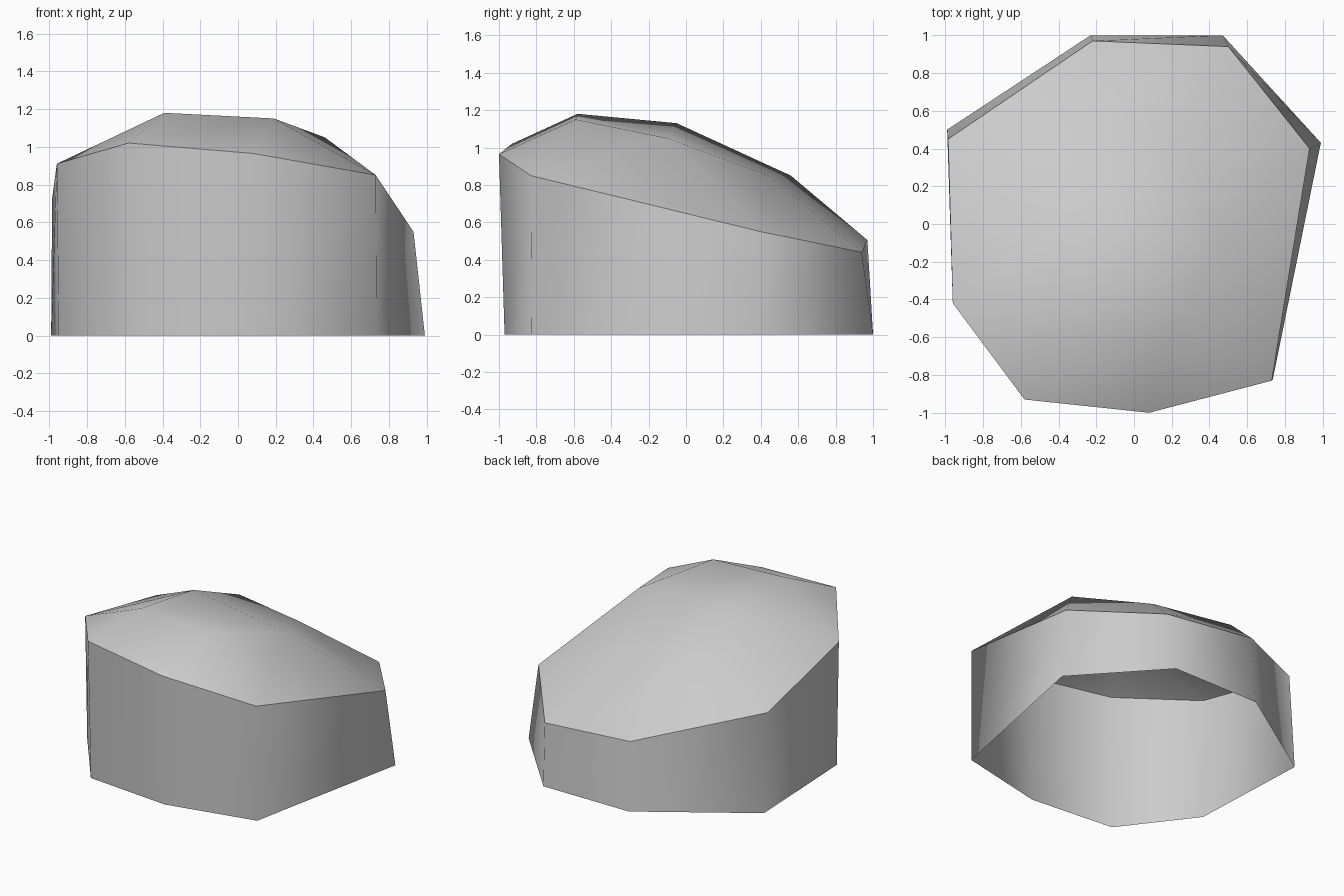
import bpy

if "Cube" in bpy.data.objects:
    bpy.data.objects.remove(bpy.data.objects["Cube"])

# One plain grey
grey = bpy.data.materials.new("stone grey")
grey.diffuse_color = (0.6, 0.6, 0.6, 1)
grey.use_nodes = True
grey.node_tree.nodes["Principled BSDF"].inputs["Base Color"].default_value = grey.diffuse_color


def smooth_mesh(name, verts, faces):
    mesh = bpy.data.meshes.new(name)
    mesh.from_pydata(verts, [], faces)
    mesh.materials.append(grey)
    mesh.update()
    mesh.polygons.foreach_set("use_smooth", [True] * len(mesh.polygons))
    obj = bpy.data.objects.new(name, mesh)
    bpy.context.collection.objects.link(obj)
    return obj


# Outlines run counter-clockwise from the left front corner
foot = [(-.95, -.41, 0), (-.57, -.91, 0), (.08, -.97, 0), (.735, -.825, 0),
        (.99, .43, 0), (.47, 1, 0), (-.23, 1, 0), (-.99, .5, 0)]
rim = [(-.96, -.42, .91), (-.58, -.93, 1.02), (.08, -1, .965), (.73, -.83, .85),
       (.93, .4, .55), (.5, .94, .44), (-.22, .97, .505), (-.985, .45, .725)]
# Crown points: front pair, middle pair, back pair
crown = [(-.39, -.58, 1.18), (.19, -.59, 1.15),
         (-.33, -.05, 1.13), (.46, -.1, 1.05),
         (-.38, .56, .85), (.2, .44, .85)]

# Open-bottomed wall
n = len(rim)
smooth_mesh("rock_wall", foot + rim,
            [(i, (i + 1) % n, n + (i + 1) % n, n + i) for i in range(n)])

# Domed top; kept separate so the rim stays a hard edge
A, F, H, G, E, D, C, B, p1, p2, p4, p3, p5, p6 = range(14)
smooth_mesh("rock_top", rim + crown, [
    (F, H, p2, p1), (H, G, p2), (G, p3, p2), (G, E, p3), (E, p6, p3),
    (E, D, p6), (D, C, p5, p6), (C, B, p5), (B, p4, p5), (B, A, p4),
    (A, p1, p4), (A, F, p1), (p1, p2, p3, p4), (p4, p3, p6, p5)])
